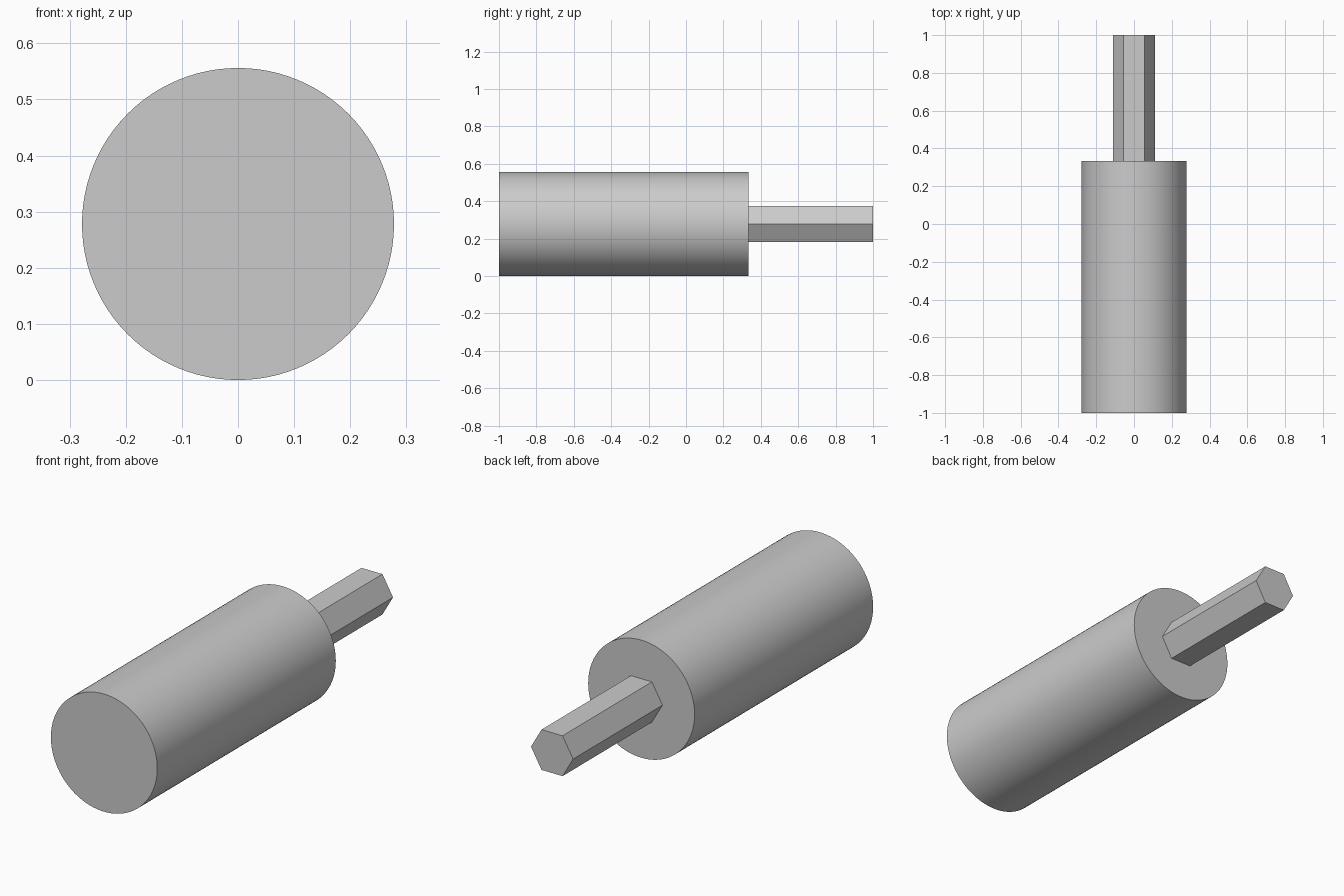
import bpy
import bmesh
from math import cos, sin, pi, radians

cube = bpy.data.objects.get("Cube")
if cube:
    bpy.data.objects.remove(cube, do_unlink=True)

AXIS_Z = 0.278

grey = bpy.data.materials.new("plain grey")
grey.use_nodes = True
colour = (0.6, 0.6, 0.6, 1)
grey.diffuse_color = colour
grey.node_tree.nodes["Principled BSDF"].inputs["Base Color"].default_value = colour


def prism(name, sides, radius, y_front, y_back):
    """Regular prism along y, with corners on the x axis."""
    bm = bmesh.new()
    ring = [bm.verts.new((radius * cos(2 * pi * i / sides), y_front,
                          AXIS_Z + radius * sin(2 * pi * i / sides)))
            for i in range(sides)]
    cap = bm.faces.new(ring)
    geom = bmesh.ops.extrude_face_region(bm, geom=[cap], use_keep_orig=True)["geom"]
    moved = [v for v in geom if isinstance(v, bmesh.types.BMVert)]
    bmesh.ops.translate(bm, verts=moved, vec=(0, y_back - y_front, 0))
    bmesh.ops.recalc_face_normals(bm, faces=bm.faces)
    mesh = bpy.data.meshes.new(name)
    bm.to_mesh(mesh)
    bm.free()
    mesh.materials.append(grey)
    obj = bpy.data.objects.new(name, mesh)
    bpy.context.collection.objects.link(obj)
    return obj


# Round body
body = prism("round_body", 96, AXIS_Z, -1, 0.333)
bpy.ops.object.select_all(action="DESELECT")
body.select_set(True)
bpy.context.view_layer.objects.active = body
bpy.ops.object.shade_smooth_by_angle(angle=radians(30))

# Hexagonal drive shank
prism("hex_shank", 6, 0.11, 0.333, 1)
